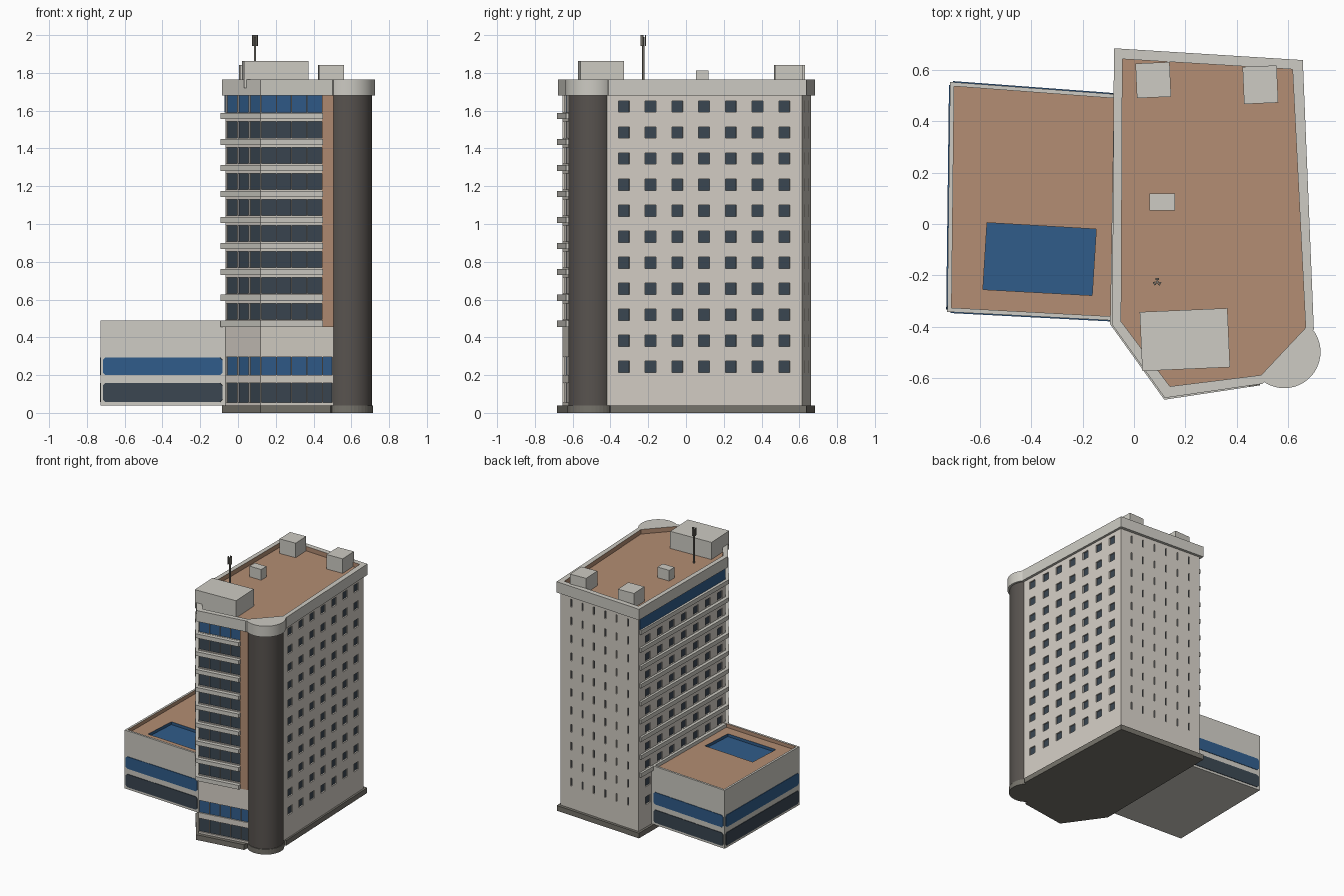
import bpy, bmesh, math
from mathutils import Vector

cube = bpy.data.objects.get("Cube")
if cube:
    bpy.data.objects.remove(cube, do_unlink=True)


def material(name, r, g, b):
    lin = [(c / 255 / 12.92) if c < 11 else ((c / 255 + 0.055) / 1.055) ** 2.4 for c in (r, g, b)] + [1]
    m = bpy.data.materials.new(name)
    m.use_nodes = True
    m.diffuse_color = lin
    m.node_tree.nodes["Principled BSDF"].inputs["Base Color"].default_value = lin
    return m


WALL = material("pale plaster", 212, 206, 197)
CONCRETE = material("light concrete", 205, 203, 195)
TERRACOTTA = material("terracotta", 179, 141, 115)
BLUE = material("blue glass", 48, 92, 138)
DARK = material("dark glass", 58, 70, 81)
BROWN = material("dark brown cladding", 88, 83, 79)
STONE = material("plinth stone", 118, 115, 107)


def build(name, verts, faces, mats, idx=None, fix=False):
    me = bpy.data.meshes.new(name)
    me.from_pydata([tuple(v) for v in verts], [], faces)
    for m in mats:
        me.materials.append(m)
    if idx:
        me.polygons.foreach_set("material_index", idx)
    if fix:
        bm = bmesh.new()
        bm.from_mesh(me)
        bmesh.ops.recalc_face_normals(bm, faces=bm.faces)
        bm.to_mesh(me)
        bm.free()
    ob = bpy.data.objects.new(name, me)
    bpy.context.collection.objects.link(ob)
    return ob


def prism(name, pts, z0, z1, mat):
    n = len(pts)
    verts = [(x, y, z) for z in (z0, z1) for x, y in pts]
    faces = [tuple(range(n)), tuple(range(n, 2 * n))]
    faces += [(k, (k + 1) % n, n + (k + 1) % n, n + k) for k in range(n)]
    return build(name, verts, faces, [mat], fix=True)


def ring(name, outer, inner, z0, z1, mat, inner_mat):
    """Hollow prism whose inward faces take a second colour."""
    n = len(outer)
    loops = [(outer, z0), (outer, z1), (inner, z1), (inner, z0)]
    verts = [(x, y, z) for pts, z in loops for x, y in pts]
    faces, idx = [], []
    for a in range(4):
        b = (a + 1) % 4
        for k in range(n):
            j = (k + 1) % n
            faces.append((a * n + k, a * n + j, b * n + j, b * n + k))
            idx.append(1 if a == 2 else 0)
    return build(name, verts, faces, [mat, inner_mat], idx, fix=True)


def block(name, cx, cy, w, d, z0, z1, mat, turn=0.0):
    c, s = math.cos(turn), math.sin(turn)
    pts = [(cx + c * x * w / 2 - s * y * d / 2, cy + s * x * w / 2 + c * y * d / 2)
           for x, y in ((-1, -1), (1, -1), (1, 1), (-1, 1))]
    return prism(name, pts, z0, z1, mat)


def disc(cx, cy, r, n, a0=0.0, sweep=2 * math.pi, closed=True):
    return [(cx + r * math.cos(a0 + sweep * k / (n if closed else n - 1)),
             cy + r * math.sin(a0 + sweep * k / (n if closed else n - 1))) for k in range(n)]


def on_wall(p, q):
    """Function placing (distance along, height, depth outward) on a wall line."""
    p, d = Vector((*p, 0)), Vector((q[0] - p[0], q[1] - p[1], 0)).normalized()
    out = Vector((d.y, -d.x, 0))
    return lambda u, z, o=0.0: p + d * u + out * o + Vector((0, 0, z))


def window_wall(name, p, q, z0, z1, cols, rows, blue_rows=(), depth=0.01):
    """Wall grid; the cells where a column meets a row become recessed panes."""
    at = on_wall(p, q)
    us = [0] + [u for c in cols for u in c] + [math.dist(p, q)]
    zs = [z0] + [z for r in rows for z in r] + [z1]
    verts, faces, idx = [], [], []

    def quad(pts, m):
        faces.append(tuple(range(len(verts), len(verts) + 4)))
        verts.extend(pts)
        idx.append(m)

    for i in range(len(us) - 1):
        for j in range(len(zs) - 1):
            cell = [(us[i], zs[j]), (us[i + 1], zs[j]), (us[i + 1], zs[j + 1]), (us[i], zs[j + 1])]
            edge = [at(*c) for c in cell]
            if i % 2 and j % 2:
                back = [at(*c, -depth) for c in cell]
                for k in range(4):
                    m = (k + 1) % 4
                    quad([edge[k], edge[m], back[m], back[k]], 0)
                quad(back, 2 if j // 2 in blue_rows else 1)
            else:
                quad(edge, 0)
    return build(name, verts, faces, [WALL, DARK, BLUE], idx)


def plate(name, p, q, u0, u1, z0, z1, mat, thick=0.006, cut=0.0):
    """Thin panel on a wall, with optional clipped corners."""
    at = on_wall(p, q)
    c = cut
    if c:
        shape = [(u0 + c, z0), (u1 - c, z0), (u1, z0 + c), (u1, z1 - c),
                 (u1 - c, z1), (u0 + c, z1), (u0, z1 - c), (u0, z0 + c)]
    else:
        shape = [(u0, z0), (u1, z0), (u1, z1), (u0, z1)]
    n = len(shape)
    verts = [at(u, z, o) for o in (-0.002, thick) for u, z in shape]
    faces = [tuple(range(n)), tuple(range(n, 2 * n))]
    faces += [(k, (k + 1) % n, n + (k + 1) % n, n + k) for k in range(n)]
    return build(name, verts, faces, [mat], fix=True)


# Tower footprint corners and shared levels
left_front, front_corner, front_end = (-0.066, -0.385), (0.12, -0.655), (0.505, -0.595)
right_front, right_back, left_back = (0.68, -0.42), (0.64, 0.615), (-0.06, 0.663)
drum = (0.585, -0.498)
BASE, EAVES, TOP, FLOOR = 0.04, 1.685, 1.765, 0.1378
slabs = [0.472 + 0.1375 * k for k in range(9)]
half_turn = dict(a0=math.radians(-133), sweep=math.radians(179), closed=False)

# Plinth
prism("plinth", [(-0.085, -0.395), (0.12, -0.683), (0.49, -0.628)] + disc(*drum, 0.13, 20, **half_turn)
      + [(0.692, -0.4), (0.655, 0.638), (-0.078, 0.684)], 0, BASE, STONE)

# Glazed front and angled bay
rows = [(0.055, 0.157), (0.2, 0.295)] + [(z + 0.022, z + 0.108) for z in slabs[:-1]] + [(1.59, 1.68)]
blue = (1, len(rows) - 1)
window_wall("front_wall", front_corner, front_end, BASE, EAVES,
            [(0.005 + 0.082 * k, 0.083 + 0.082 * k) for k in range(4)] + [(0.333, 0.385)], rows, blue)
window_wall("angled_wall", left_front, front_corner, BASE, EAVES,
            [(0.006 + 0.106 * k, 0.108 + 0.106 * k) for k in range(3)], rows, blue)
plate("terracotta_strip", front_corner, front_end, 0.328, 0.389, 0.455, EAVES, TERRACOTTA, 0.008)

# Side and back walls with punched windows
levels = [(0.244 + FLOOR * k - 0.03, 0.244 + FLOOR * k + 0.03) for k in range(11)]
window_wall("right_wall", right_front, right_back, BASE, EAVES,
            [(0.062 + 0.1417 * k, 0.12 + 0.1417 * k) for k in range(7)], levels)
window_wall("back_wall", right_back, left_back, BASE, EAVES,
            [(0.09 + 0.102 * k, 0.102 + 0.102 * k) for k in range(6)], levels)
window_wall("left_wall", left_back, left_front, BASE, EAVES,
            [(0.085 + 0.145 * k, 0.143 + 0.145 * k) for k in range(7)], levels[:-1])
plate("left_top_glazing", left_back, left_front, 0.01, 1.04, 1.59, 1.68, BLUE)

# Floor ledges wrapping the left side and the front
for k, z in enumerate(slabs):
    prism(f"ledge_{k + 1}", [(-0.076, 0.655), (-0.093, -0.39), (0.118, -0.684), (0.45, -0.634),
                             (0.45, -0.59), (0.13, -0.64), (-0.055, -0.38), (-0.05, 0.655)],
          z - 0.016, z + 0.016, CONCRETE)

# Rounded corner shaft
shaft = prism("corner_shaft", disc(*drum, 0.125, 48), BASE, EAVES, BROWN)

# Roof deck, parapet and shaft cap
deck = [(-0.05, -0.38), (0.14, -0.632), (0.495, -0.588), (0.668, -0.404), (0.617, 0.602), (-0.045, 0.642)]
rim = [(-0.085, -0.392), (0.12, -0.677), (0.5, -0.622), (0.7, -0.41), (0.657, 0.638), (-0.078, 0.684)]
prism("roof_deck", deck, 1.7, 1.73, TERRACOTTA)
ring("parapet", rim, deck, EAVES - 0.004, TOP, CONCRETE, TERRACOTTA)
cap = prism("shaft_cap", disc(*drum, 0.141, 28, **half_turn), EAVES - 0.004, TOP, CONCRETE)

# Rooftop plant rooms
tilt = math.radians(2.5)
block("front_plant_room", 0.198, -0.45, 0.342, 0.23, 1.72, 1.862, CONCRETE, tilt)
block("back_left_plant_room", 0.492, 0.542, 0.133, 0.145, 1.72, 1.842, CONCRETE, tilt)
block("back_right_plant_room", 0.075, 0.56, 0.133, 0.135, 1.72, 1.842, CONCRETE, tilt)
block("roof_vent", 0.11, 0.086, 0.1, 0.065, 1.72, 1.812, CONCRETE)

# Antenna mast with three panels
mast_at = (0.09, -0.226)
mast = prism("mast", disc(*mast_at, 0.006, 12), 1.72, 1.99, STONE)
for k in range(3):
    a = math.radians(90 + 120 * k)
    block(f"antenna_panel_{k + 1}", mast_at[0] + 0.012 * math.cos(a), mast_at[1] + 0.012 * math.sin(a),
          0.007, 0.014, 1.943, 2.0, STONE, a)

# Low annexe: walls, floor, roof with sunken pool
outer = [(-0.727, -0.342), (-0.056, -0.377), (-0.056, 0.504), (-0.716, 0.553)]
inner = [(-0.71, -0.326), (-0.06, -0.361), (-0.06, 0.488), (-0.7, 0.536)]
pool = [(-0.588, -0.255), (-0.163, -0.278), (-0.147, -0.02), (-0.572, 0.005)]
ring("annexe_walls", outer, inner, BASE, 0.49, CONCRETE, TERRACOTTA)
prism("annexe_floor", inner, BASE, BASE + 0.01, CONCRETE)
ring("annexe_roof", inner, pool, 0.43, 0.462, TERRACOTTA, BLUE)
prism("pool", pool, 0.43, 0.44, BLUE)

# Window bands round the annexe
for side, p, q, end in (("front", outer[0], outer[1], 0.645), ("back", outer[2], outer[3], 0.65),
                        ("right", outer[3], outer[0], 0.885)):
    start = 0.025 if side == "back" else 0.012
    plate(f"annexe_{side}_upper_band", p, q, start, end, 0.2, 0.293, BLUE, 0.004, 0.012)
    plate(f"annexe_{side}_lower_band", p, q, start, end, 0.058, 0.158, DARK, 0.004, 0.012)

# Smooth the round parts
bpy.ops.object.select_all(action="DESELECT")
for ob in (shaft, cap, mast):
    ob.select_set(True)
bpy.context.view_layer.objects.active = shaft
bpy.ops.object.shade_smooth_by_angle(angle=math.radians(35))
